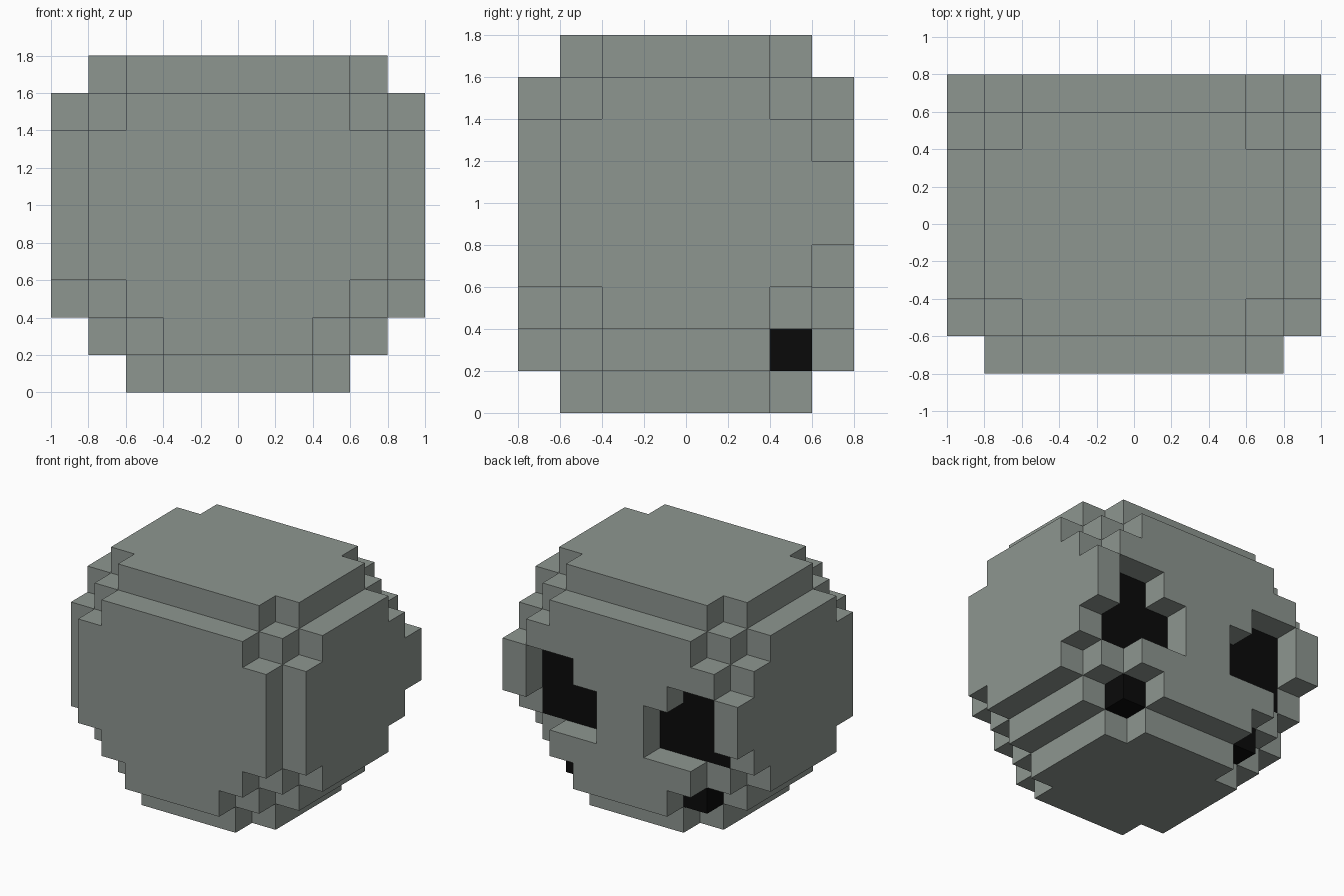
import bpy, bmesh, math
from mathutils import Vector

if "Cube" in bpy.data.objects:
    bpy.data.objects.remove(bpy.data.objects["Cube"], do_unlink=True)

UNIT = 0.2  # edge length of one block


def material(name, rgb):
    m = bpy.data.materials.new(name)
    m.use_nodes = True
    m.diffuse_color = (*rgb, 1)
    m.node_tree.nodes["Principled BSDF"].inputs["Base Color"].default_value = (*rgb, 1)
    return m


bone = material("grey_bone", (0.27, 0.305, 0.28))
black = material("black", (0.003, 0.003, 0.003))


def block(x0, x1, y0, y1, z0, z1):
    """Set of block cells, each named by its lowest corner."""
    return {(x, y, z) for x in range(x0, x1) for y in range(y0, y1) for z in range(z0, z1)}


def mirrored(cells):
    return cells | {(-1 - x, y, z) for x, y, z in cells}


# Skull layers: (bottom, top, half widths of the outer, second and middle rows)
LAYERS = [(0, 1, 0, 2, 3), (1, 2, 2, 3, 4), (2, 3, 3, 4, 5),
          (3, 7, 4, 5, 5), (7, 8, 3, 4, 5), (8, 9, 0, 3, 4)]
skull = set()
for z0, z1, outer, second, middle in LAYERS:
    for y0, y1, w in ((-4, 4, outer), (-3, 3, second), (-2, 2, middle)):
        skull |= block(-w, w, y0, y1, z0, z1)

# Stepped eye openings, one block deep, with black backs
openings = mirrored(block(1, 4, 3, 4, 3, 5) | block(2, 4, 3, 4, 5, 6))
eyes = {(x, y - 1, z) for x, y, z in openings}

# Black mouth corners and the cheekbones beside the eyes
mouth = mirrored(block(2, 3, 2, 3, 1, 2))
cheeks = mirrored(block(4, 5, 3, 4, 4, 6))

skull -= openings | eyes | mouth
solid = skull | eyes | mouth | cheeks


def build(name, cells, mat):
    """Skin the exposed sides of the cells and merge flat areas."""
    bm = bmesh.new()
    for cell in cells:
        centre = Vector(cell) + Vector((0.5, 0.5, 0.5))
        for axis in range(3):
            for sign in (-1, 1):
                n = Vector((0, 0, 0))
                n[axis] = sign
                if tuple(int(c + d) for c, d in zip(cell, n)) in solid:
                    continue
                u = Vector((0, 0, 0))
                u[(axis + 1) % 3] = 1
                v = n.cross(u)
                corners = [(-1, -1), (1, -1), (1, 1), (-1, 1)]
                bm.faces.new([bm.verts.new((centre + (n + u * a + v * b) / 2) * UNIT)
                              for a, b in corners])
    bmesh.ops.remove_doubles(bm, verts=bm.verts, dist=0.001)
    bmesh.ops.dissolve_limit(bm, angle_limit=math.radians(1),
                             verts=bm.verts, edges=bm.edges)
    mesh = bpy.data.meshes.new(name)
    bm.to_mesh(mesh)
    bm.free()
    mesh.materials.append(mat)
    bpy.context.collection.objects.link(bpy.data.objects.new(name, mesh))


build("skull", skull, bone)
build("cheekbones", cheeks, bone)
build("eye_sockets", eyes, black)
build("mouth_corners", mouth, black)
